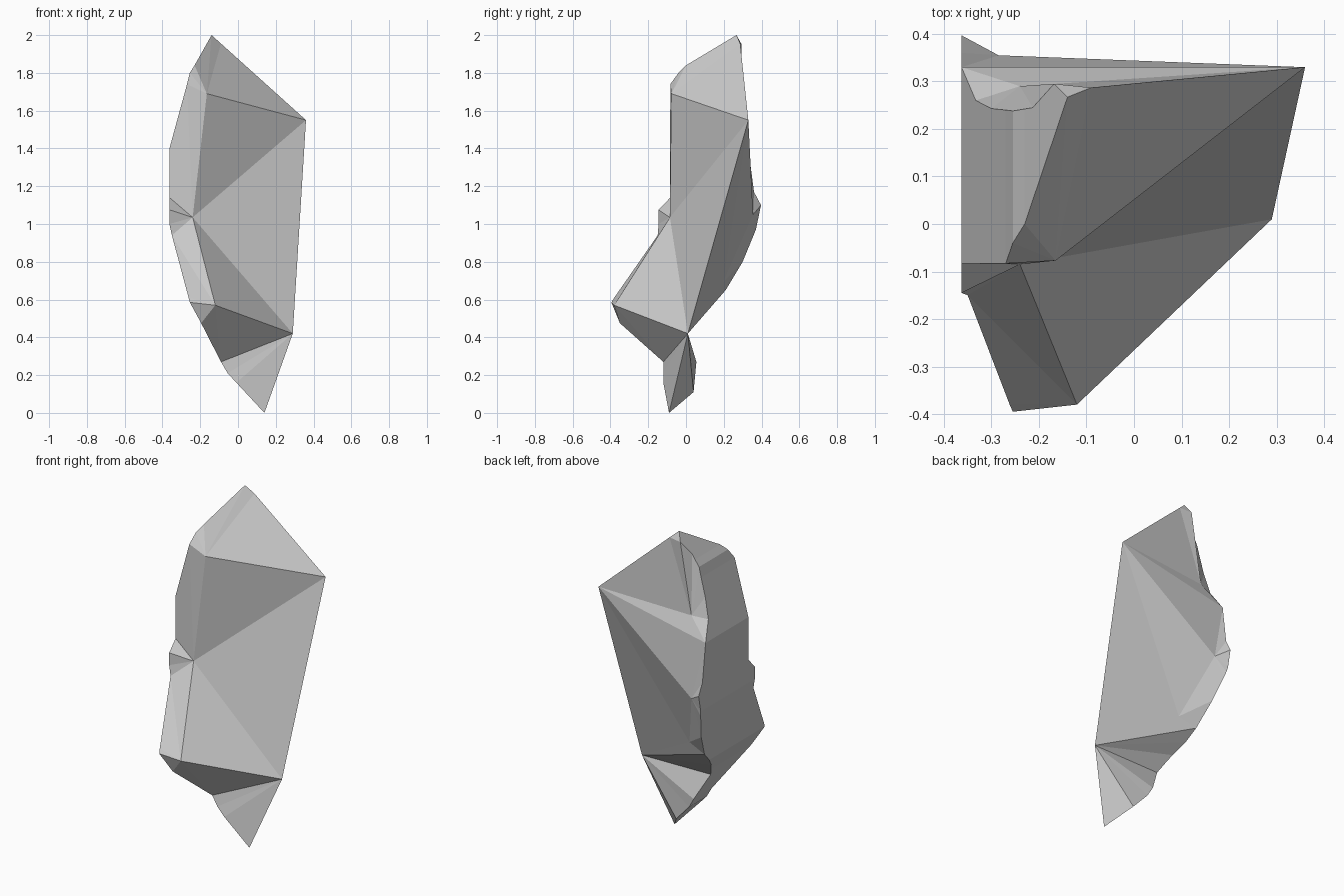
import bpy, bmesh

if "Cube" in bpy.data.objects:
    bpy.data.objects.remove(bpy.data.objects["Cube"])

# Left skin: side profile (z -> x) swept along y between a front and a back rim
PROFILE = [(2, -.14), (1.84, -.23), (1.80, -.255), (1.74, -.27), (1.40, -.363),
           (1.0, -.363), (.94, -.35), (.585, -.255), (.475, -.195), (.27, -.09),
           (.21, -.055), (0, .14)]
FRONT = [(2, .267), (1.84, 0), (1.80, -.04), (1.74, -.083), (1.14, -.083),
         (1.075, -.145), (1.0, -.145), (.94, -.15), (.61, -.38), (.585, -.395),
         (.475, -.35), (.27, -.12), (.16, -.12), (0, -.09)]
BACK = [(2, .267), (1.95, .295), (1.87, .245), (1.80, .238), (1.63, .243),
        (1.51, .26), (1.40, .33), (1.17, .36), (1.10, .397), (.97, .37),
        (.80, .30), (.65, .21), (.52, .07), (.42, 0), (.27, .055), (.11, .04),
        (0, -.09)]


def sample(curve, z):
    for (z1, v1), (z0, v0) in zip(curve, curve[1:]):
        if z0 <= z <= z1:
            return v0 + (v1 - v0) * (z - z0) / (z1 - z0)


bm = bmesh.new()
levels = sorted({z for c in (PROFILE, FRONT, BACK) for z, _ in c}, reverse=True)


def make_rim(curve):
    return {z: bm.verts.new((sample(PROFILE, z), sample(curve, z), z)) for z in levels}


front, back = make_rim(FRONT), make_rim(BACK)
for end in (2, 0):                      # rims meet at both tips
    bm.verts.remove(back[end])
    back[end] = front[end]


def face(*verts):
    unique = list(dict.fromkeys(verts))
    if len(unique) > 2:
        bm.faces.new(unique)


def fan(tip, rim, z_top, z_low):
    row = [rim[z] for z in levels if z_low <= z <= z_top]
    for a, b in zip(row, row[1:]):
        face(tip, a, b)


for hi, lo in zip(levels, levels[1:]):
    face(front[hi], back[hi], back[lo], front[lo])

# Fracture corners
peak, brow, waist, hip, knee, lip, dent, spur, hollow = [bm.verts.new(p) for p in (
    (.36, .33, 1.55), (-.165, -.077, 1.69), (-.24, -.085, 1.035),
    (.29, .01, .42), (-.12, -.38, .57), (-.09, .287, 1.955),
    (-.24, .29, 1.52), (-.285, .355, 1.05), (-.16, .195, .69))]

# Front and top facets
fan(brow, front, 2, 1.74)
face(front[2], lip, brow)
face(lip, peak, brow)
face(brow, front[1.74], waist)
fan(waist, front, 1.74, .94)
face(waist, front[.94], knee)
fan(knee, front, .94, .27)
face(knee, front[.27], hip)
fan(hip, front, .27, 0)
face(brow, waist, peak)
face(waist, hip, peak)
face(waist, knee, hip)

# Back facets
fan(lip, back, 2, 1.95)
face(lip, back[1.95], dent)
fan(dent, back, 1.95, 1.40)
face(lip, dent, peak)
face(dent, back[1.40], peak)
face(back[1.40], spur, peak)
fan(spur, back, 1.40, .80)
face(spur, back[.80], hollow)
fan(hollow, back, .80, .65)
face(hollow, back[.65], hip)
fan(hip, back, .65, 0)
face(spur, hollow, peak)
face(hollow, hip, peak)

bmesh.ops.recalc_face_normals(bm, faces=bm.faces)
mesh = bpy.data.meshes.new("rock_shard")
bm.to_mesh(mesh)
bm.free()
bpy.context.collection.objects.link(bpy.data.objects.new("rock_shard", mesh))
